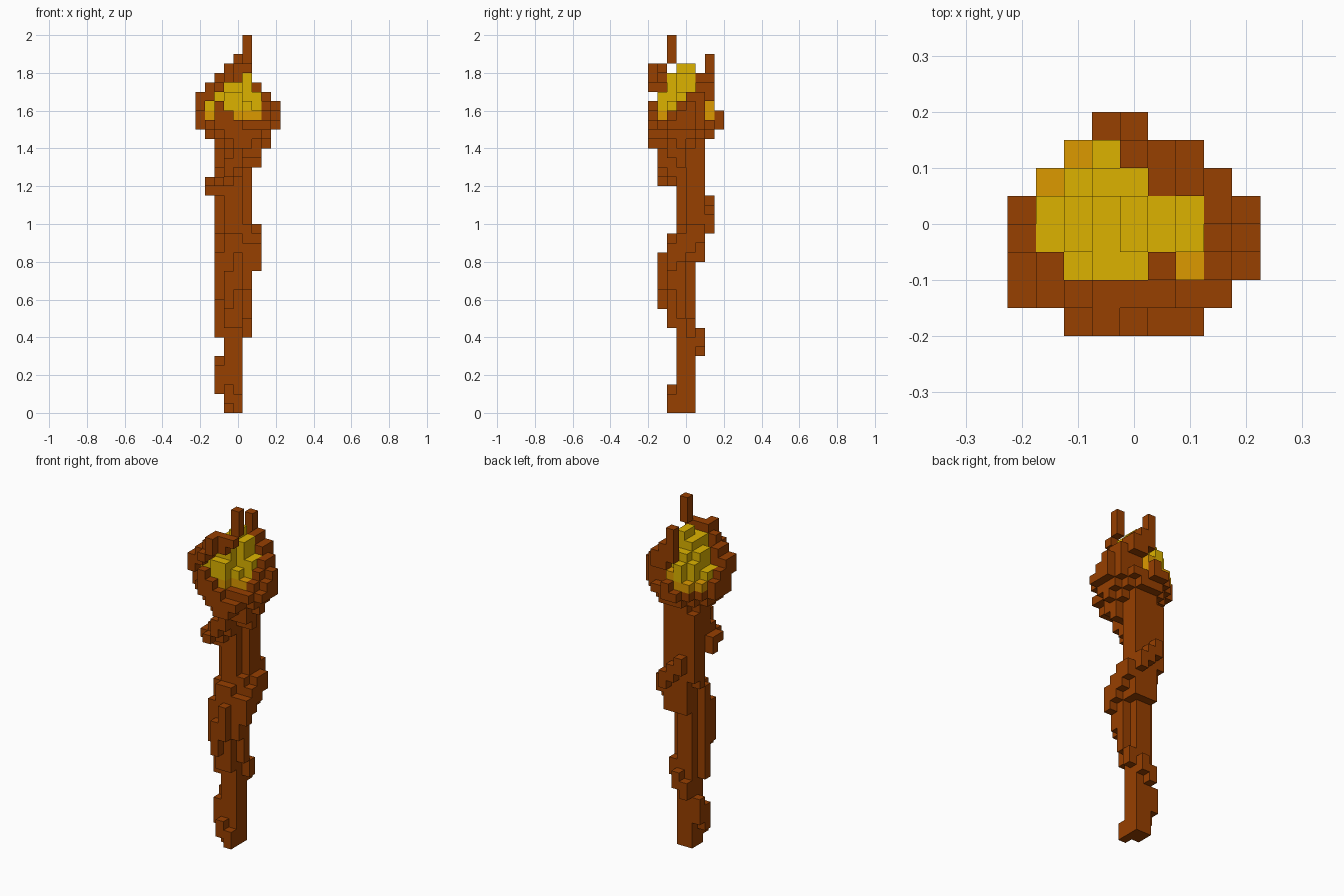
import bpy
import bmesh
from mathutils import Vector

default = bpy.data.objects.get("Cube")
if default:
    bpy.data.objects.remove(default)

CELL = 0.05
ORIGIN = Vector((-0.225, -0.2, 0.0))
cells = {}  # grid position -> part name


def make_material(name, colour):
    mat = bpy.data.materials.new(name)
    mat.use_nodes = True
    mat.diffuse_color = (*colour, 1)
    bsdf = next(n for n in mat.node_tree.nodes if n.type == "BSDF_PRINCIPLED")
    bsdf.inputs["Base Color"].default_value = (*colour, 1)
    bsdf.inputs["Roughness"].default_value = 0.9
    return mat


def block(part, x, y, z):
    """Fill a block of grid cells; each range is (start, end), end excluded."""
    for i in range(*x):
        for j in range(*y):
            for k in range(*z):
                cells[i, j, k] = part


def blocks(part, rows):
    for x, y, z in rows:
        block(part, x, y, z)


# Shaft: slim foot, wider middle, broad neck set further back
blocks("shaft", [
    ((3, 5), (3, 5), (0, 28)),
    ((2, 3), (3, 4), (8, 19)),
    ((5, 6), (4, 5), (8, 10)),
    ((5, 6), (3, 4), (10, 20)),
    ((3, 5), (2, 3), (9, 19)),
    ((5, 6), (2, 3), (13, 18)),
    ((3, 6), (5, 6), (16, 20)),
    ((5, 6), (4, 5), (16, 20)),
    ((2, 3), (4, 5), (19, 28)),
    ((5, 6), (4, 5), (20, 28)),
    ((2, 6), (5, 6), (20, 28)),
])

# Lower vine: winds from the front of the foot round the back
blocks("lower_vine", [
    ((3, 4), (2, 3), (1, 3)),
    ((4, 5), (2, 3), (0, 2)),
    ((2, 3), (3, 4), (2, 5)),
    ((2, 3), (4, 5), (3, 6)),
    ((3, 4), (5, 6), (6, 8)),
    ((4, 5), (5, 6), (7, 9)),
    ((2, 3), (2, 3), (12, 17)),
    ((3, 4), (1, 2), (11, 15)),
    ((4, 5), (1, 2), (13, 17)),
])

# Upper vine: climbs over the side, the back, and round to the front
blocks("upper_vine", [
    ((6, 7), (2, 3), (15, 18)),
    ((6, 7), (3, 4), (16, 19)),
    ((6, 7), (4, 5), (17, 20)),
    ((6, 7), (5, 6), (18, 20)),
    ((5, 6), (6, 7), (19, 21)),
    ((4, 5), (6, 7), (20, 22)),
    ((3, 4), (6, 7), (21, 23)),
    ((1, 3), (3, 4), (23, 25)),
    ((1, 4), (2, 3), (24, 25)),
    ((2, 3), (2, 3), (25, 26)),
    ((3, 5), (2, 3), (25, 28)),
    ((2, 3), (3, 4), (25, 28)),
    ((2, 3), (1, 2), (24, 25)),
    ((3, 4), (1, 2), (25, 27)),
    ((4, 5), (1, 2), (26, 28)),
    ((5, 7), (3, 4), (26, 28)),
    ((5, 7), (2, 3), (27, 28)),
])

# Bowl: one rounded footprint that shrinks on each layer downward
footprint = [(2, 5), (1, 8), (0, 9), (0, 9), (0, 9), (1, 8), (2, 7), (3, 5)]
for shrink in range(3):
    for j, (left, right) in enumerate(footprint[:len(footprint) - shrink]):
        block("bowl", (left + shrink, right - shrink), (j, j + 1),
              (30 - shrink, 31 - shrink))
# Low front lip and underside lump
blocks("bowl", [
    ((4, 7), (0, 1), (29, 30)),
    ((4, 6), (0, 1), (28, 29)),
    ((7, 8), (3, 4), (28, 29)),
])

# Embers glowing inside the bowl
blocks("embers", [
    ((1, 7), (2, 5), (31, 32)),
    ((1, 6), (5, 6), (31, 32)),
    ((3, 5), (1, 2), (31, 32)),
    ((2, 5), (6, 7), (31, 32)),
    ((4, 5), (6, 7), (32, 33)),
])

# Flame: stepped columns, rising to one tall ridge
blocks("flame", [
    ((1, 2), (2, 5), (32, 33)),
    ((2, 3), (2, 6), (32, 34)),
    ((2, 3), (3, 5), (34, 35)),
    ((3, 5), (1, 2), (32, 34)),
    ((3, 5), (2, 3), (32, 36)),
    ((3, 4), (3, 5), (32, 36)),
    ((4, 5), (3, 5), (32, 37)),
    ((3, 5), (5, 6), (32, 35)),
    ((3, 4), (6, 7), (32, 34)),
    ((5, 6), (2, 3), (32, 33)),
    ((5, 6), (3, 5), (32, 36)),
    ((6, 7), (3, 5), (32, 34)),
])

# Front prong: rises from one side across the front to the tip
blocks("front_prong", [
    ((0, 1), (4, 5), (31, 32)),
    ((0, 1), (3, 4), (31, 33)),
    ((0, 1), (2, 3), (31, 34)),
    ((0, 1), (1, 2), (32, 34)),
    ((1, 2), (1, 3), (33, 35)),
    ((2, 3), (0, 1), (34, 35)),
    ((2, 3), (1, 2), (34, 36)),
    ((3, 4), (0, 2), (35, 37)),
    ((4, 5), (1, 2), (35, 37)),
    ((5, 6), (1, 2), (36, 37)),
    ((5, 6), (2, 3), (37, 40)),
    ((2, 3), (0, 1), (31, 33)),
    ((3, 4), (0, 1), (31, 32)),
])

# Back prong: rises from the other side across the back
blocks("back_prong", [
    ((7, 8), (2, 3), (31, 32)),
    ((8, 9), (3, 4), (31, 32)),
    ((7, 8), (3, 4), (31, 33)),
    ((8, 9), (4, 5), (31, 33)),
    ((7, 8), (4, 6), (31, 34)),
    ((6, 7), (5, 6), (31, 35)),
    ((5, 6), (5, 6), (31, 36)),
    ((6, 7), (6, 7), (33, 35)),
    ((5, 6), (6, 7), (33, 36)),
    ((4, 5), (6, 7), (34, 38)),
    ((4, 5), (7, 8), (31, 32)),
])


def build_part(part, mat):
    """Make one mesh from the exposed sides of a part's cells."""
    bm = bmesh.new()
    corners = {}

    def corner(point):
        key = tuple(round(c) for c in point)
        if key not in corners:
            corners[key] = bm.verts.new(ORIGIN + Vector(key) * CELL)
        return corners[key]

    for pos in [p for p, owner in cells.items() if owner == part]:
        for axis in range(3):
            for side in (-1, 1):
                normal = Vector((0, 0, 0))
                normal[axis] = side
                base = Vector(pos)
                if tuple(int(c) for c in base + normal) in cells:
                    continue
                u, v = Vector((0, 0, 0)), Vector((0, 0, 0))
                u[(axis + 1) % 3] = 1
                v[(axis + 2) % 3] = 1
                if side > 0:
                    base = base + normal
                else:
                    u, v = v, u
                bm.faces.new([corner(p) for p in
                              (base, base + u, base + u + v, base + v)])
    mesh = bpy.data.meshes.new(part)
    bm.to_mesh(mesh)
    bm.free()
    mesh.materials.append(mat)
    bpy.context.collection.objects.link(bpy.data.objects.new(part, mesh))


wood = make_material("brown wood", (0.31, 0.05, 0.0))
yellow = make_material("flame yellow", (0.72, 0.45, 0.0))
orange = make_material("ember orange", (0.72, 0.32, 0.0))

colours = {"flame": yellow, "embers": orange}
for part in sorted(set(cells.values())):
    build_part(part, colours.get(part, wood))
